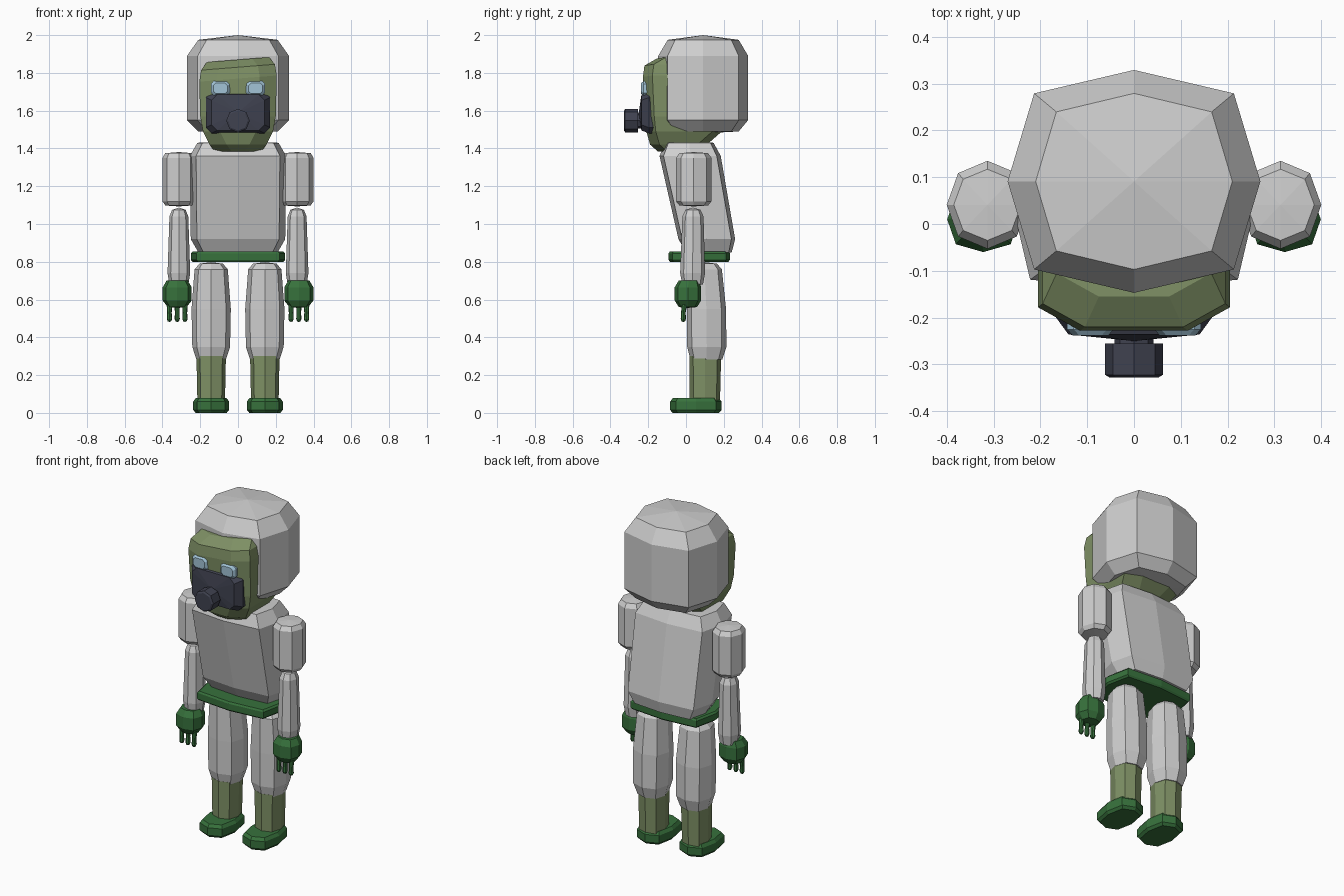
import bpy, bmesh, math
from mathutils import Vector


def material(name, rgb):
    m = bpy.data.materials.new(name)
    m.diffuse_color = (*rgb, 1)
    return m


GREY = material("light grey", (0.62, 0.62, 0.62))
OLIVE = material("olive", (0.21, 0.28, 0.13))
GREEN = material("dark green", (0.038, 0.165, 0.045))
DARK = material("charcoal", (0.05, 0.054, 0.08))
BLUE = material("pale blue", (0.36, 0.55, 0.68))


def octagon(cu, cv, ru, rv, q, chamfer):
    """Eight points: vertices on the axes, or a rectangle with cut corners."""
    if chamfer:
        a, b = chamfer
        p = [(ru, rv - b), (ru - a, rv), (a - ru, rv), (-ru, rv - b),
             (-ru, b - rv), (a - ru, -rv), (ru - a, -rv), (ru, b - rv)]
    else:
        p = [(ru, 0), (q * ru, q * rv), (0, rv), (-q * ru, q * rv),
             (-ru, 0), (-q * ru, -q * rv), (0, -rv), (q * ru, -q * rv)]
    return [(cu + u, cv + v) for u, v in p]


def loft(name, rings, mat, q=0.72, chamfer=None, ends=(0, 0), along_y=False, tilt=None):
    """Skin rings (height, centre u, centre v, radius u, radius v); fan both ends."""
    bm = bmesh.new()

    def vert(u, v, h):
        if tilt:
            h = tilt(u, h)
        return bm.verts.new((u, h, v) if along_y else (u, v, h))

    loops = [[vert(u, v, h) for u, v in octagon(cu, cv, ru, rv, q, chamfer)]
             for h, cu, cv, ru, rv in rings]
    for a, b in zip(loops, loops[1:]):
        for i in range(8):
            j = (i + 1) % 8
            bm.faces.new((a[i], a[j], b[j], b[i]))
    for loop, ring, lift in ((loops[0], rings[0], ends[0]), (loops[-1], rings[-1], ends[1])):
        tip = vert(ring[1], ring[2], ring[0] + lift)
        for i in range(8):
            bm.faces.new((loop[i], loop[(i + 1) % 8], tip))
    bmesh.ops.recalc_face_normals(bm, faces=bm.faces)
    me = bpy.data.meshes.new(name)
    bm.to_mesh(me)
    bm.free()
    me.materials.append(mat)
    ob = bpy.data.objects.new(name, me)
    bpy.context.collection.objects.link(ob)
    return ob


# Padded helmet
loft("helmet", [(1.49, 0, .091, .21, .188), (1.55, 0, .091, .27, .238),
                (1.89, 0, .091, .27, .238), (1.975, 0, .091, .21, .188)],
     GREY, q=0.79, ends=(-.01, .025))

# Hooded head, slightly lopsided at the top
loft("hood", [(1.385, 0, -.05, .125, .10), (1.42, 0, -.04, .15, .15),
              (1.49, 0, -.01, .185, .20), (1.57, 0, -.04, .20, .178),
              (1.77, 0, -.06, .205, .168), (1.83, 0, -.06, .195, .16),
              (1.87, 0, -.03, .165, .125)],
     OLIVE, chamfer=(.09, .05), tilt=lambda x, z: z + .08 * x if z > 1.7 else z)

# Breathing mask, with filter canister
loft("mask", [(-.15, 0, 1.59, .17, .11), (-.195, 0, 1.59, .17, .11),
              (-.236, 0, 1.59, .14, .095)],
     DARK, chamfer=(.03, .03), ends=(0, -.014), along_y=True)
loft("filter_neck", [(-.22, 0, 1.547, .042, .042), (-.265, 0, 1.547, .042, .042)],
     DARK, along_y=True)
loft("filter", [(-.255, 0, 1.547, .062, .062), (-.322, 0, 1.547, .062, .062),
                (-.328, 0, 1.547, .052, .052)], DARK, along_y=True)

# Torso leaning forward, and belt
loft("torso", [(.85, 0, .122, .21, .12), (.92, 0, .11, .25, .15),
               (1.36, 0, .022, .255, .162), (1.43, 0, .018, .215, .128)],
     GREY, q=0.87, ends=(0, .005))
loft("belt", [(.80, 0, .07, .24, .155), (.81, 0, .07, .25, .162),
              (.845, 0, .07, .25, .162), (.855, 0, .07, .24, .155)], GREEN, q=0.88)

for side, s in (("left", 1), ("right", -1)):
    # Eye lenses
    loft(side + "_lens", [(-.19, s * .093, 1.718, .05, .038), (-.225, s * .093, 1.718, .05, .038),
                          (-.238, s * .093, 1.718, .038, .028)],
         BLUE, chamfer=(.014, .014), along_y=True)

    # Arm
    ax = s * .313
    loft(side + "_upper_arm", [(1.098, ax, .041, .072, .076), (1.12, ax, .041, .087, .094),
                               (1.35, ax, .041, .087, .094), (1.375, ax, .041, .072, .076)],
         GREY, ends=(-.005, .006))
    loft(side + "_forearm", [(.68, ax, .035, .05, .055), (.74, ax, .035, .06, .066),
                             (1.04, ax, .037, .05, .056), (1.075, ax, .037, .036, .04)],
         GREY, ends=(0, .012))

    # Glove and three fingers
    hx = s * .322
    loft(side + "_glove", [(.56, hx, .01, .05, .048), (.595, hx, .01, .077, .07),
                           (.665, hx, .01, .077, .07), (.70, hx, .015, .056, .054)],
         GREEN, q=0.76, ends=(-.004, 0))
    for i in (-1, 0, 1):
        fx = hx + i * .041
        loft(f"{side}_finger_{i + 2}", [(.485, fx, -.014, .009, .009), (.497, fx, -.014, .014, .014),
                                        (.53, fx, -.014, .012, .012), (.575, fx, -.008, .015, .015)],
             GREEN, ends=(-.004, 0))

    # Leg
    lx = s * .142
    loft(side + "_thigh", [(.282, lx, .108, .078, .084), (.35, lx, .11, .1, .104),
                           (.55, lx, .108, .104, .104), (.76, lx, .098, .088, .092),
                           (.79, lx, .098, .062, .066)], GREY, q=0.76, ends=(-.003, .008))
    loft(side + "_shin", [(.06, lx, .1, .073, .08), (.3, lx, .102, .078, .084)], OLIVE, q=0.76)

    # Boot
    loft(side + "_boot", [(0, lx, .052, .082, .122), (.015, lx, .052, .095, .136),
                          (.06, lx, .052, .095, .136), (.078, lx, .052, .082, .122)],
         GREEN, q=0.78)
